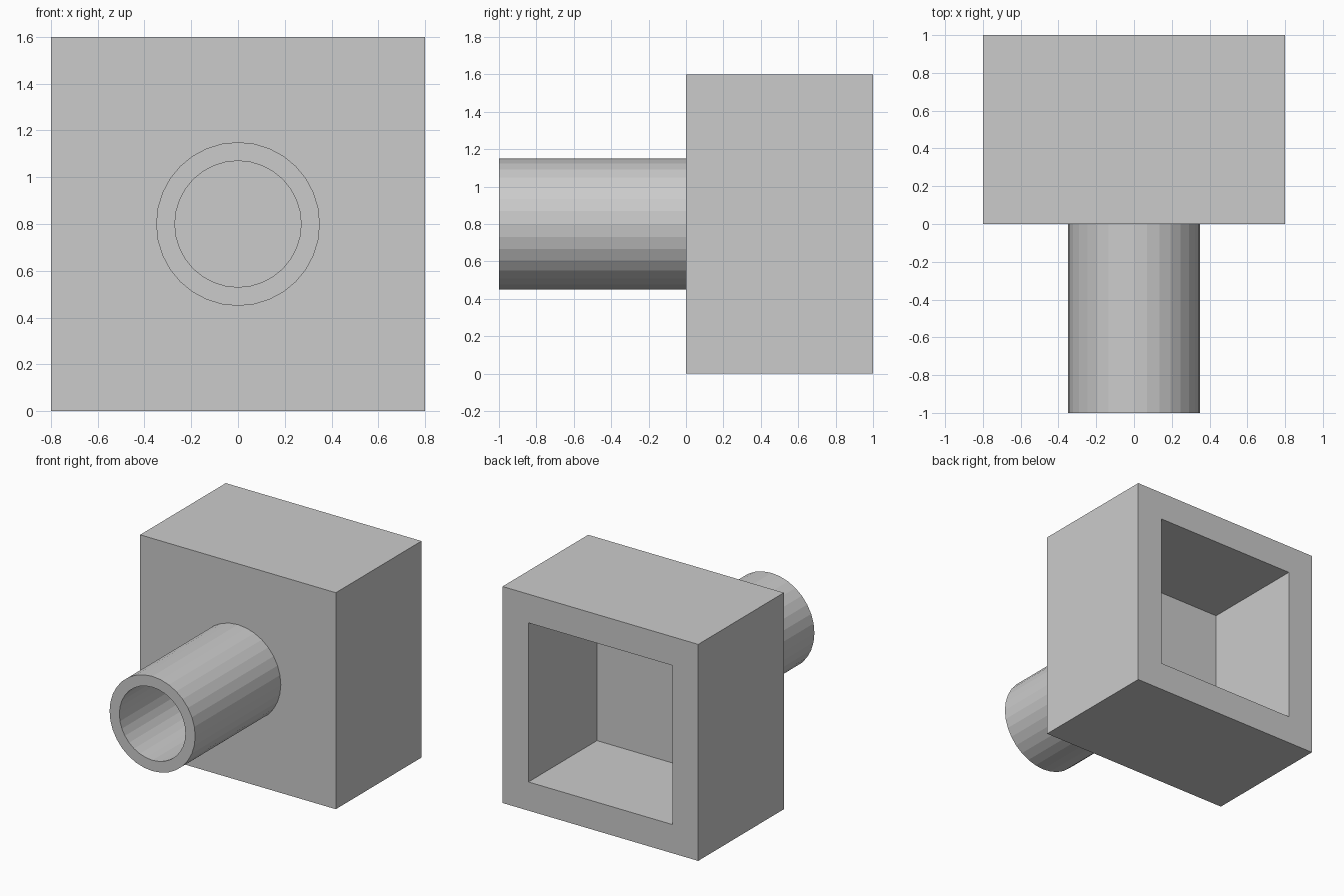
import bpy, bmesh
from math import cos, sin, tau
from mathutils import Matrix, Vector

if "Cube" in bpy.data.objects:
    bpy.data.objects.remove(bpy.data.objects["Cube"])


def add_object(name, bm):
    bmesh.ops.recalc_face_normals(bm, faces=bm.faces)
    mesh = bpy.data.meshes.new(name)
    bm.to_mesh(mesh)
    bm.free()
    obj = bpy.data.objects.new(name, mesh)
    bpy.context.collection.objects.link(obj)
    return obj


# Housing: block with a blind square pocket in the back
bm = bmesh.new()
bmesh.ops.create_cube(bm, size=1, matrix=Matrix.Translation((0, 0.5, 0.8))
                      @ Matrix.Diagonal((1.6, 1.0, 1.6, 1)))
back = max(bm.faces, key=lambda f: f.calc_center_median().y)
bmesh.ops.inset_region(bm, faces=[back], thickness=0.3)
floor = bmesh.ops.extrude_discrete_faces(bm, faces=[back])["faces"][0]
bmesh.ops.translate(bm, verts=floor.verts, vec=(0, -0.8, 0))
add_object("housing", bm)

# Pipe: flat-sided tube, its root seated just inside the front wall
SIDES = 32
profile = [(0.35, -1.0), (0.35, 0.05), (0.27, 0.05), (0.27, -1.0)]
bm = bmesh.new()
rings = [[bm.verts.new((r * cos(tau * i / SIDES), y, 0.8 + r * sin(tau * i / SIDES)))
          for i in range(SIDES)] for r, y in profile]
for k, ring in enumerate(rings):
    following = rings[(k + 1) % len(rings)]
    for i in range(SIDES):
        j = (i + 1) % SIDES
        bm.faces.new((ring[i], ring[j], following[j], following[i]))
add_object("pipe", bm)
